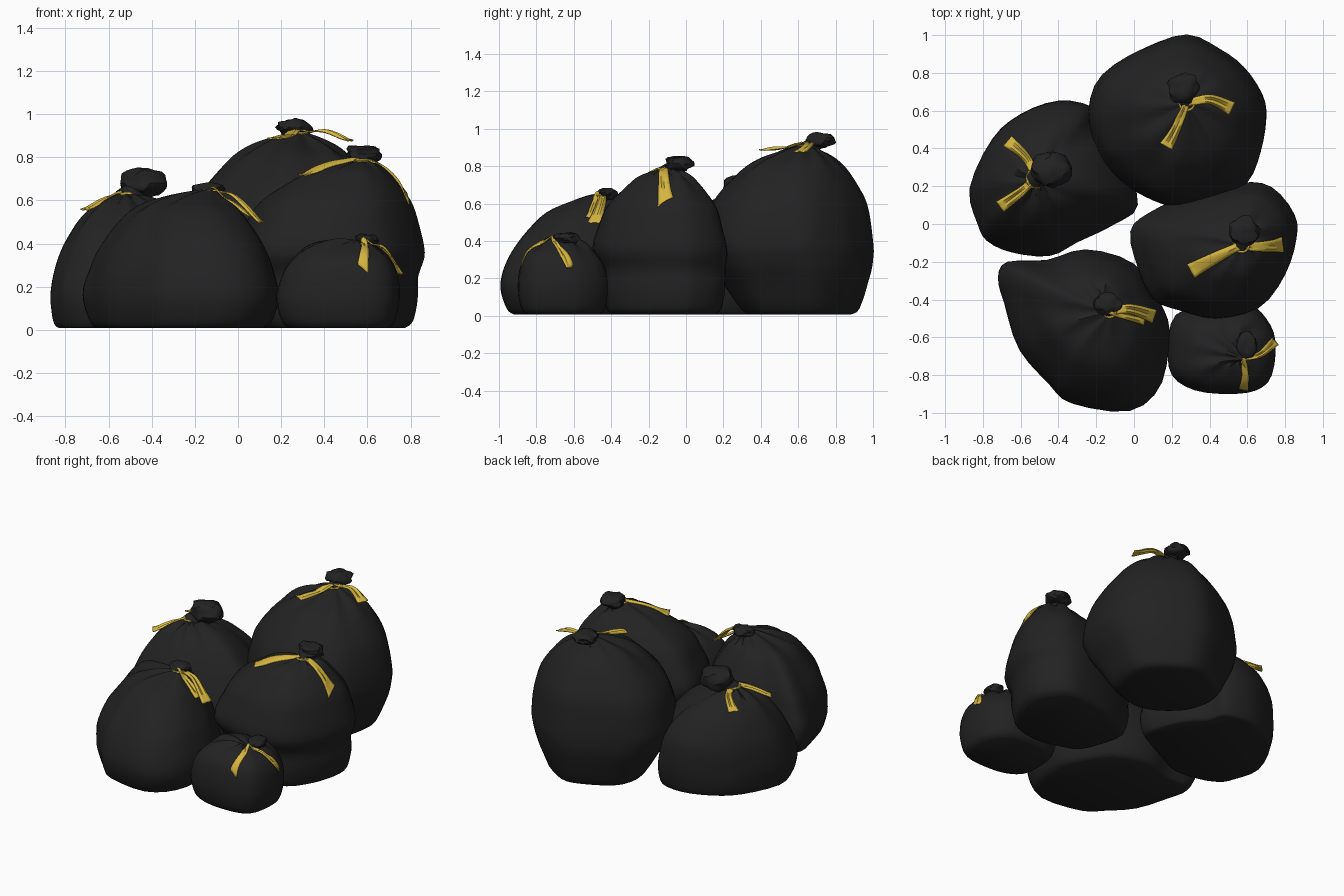
import bpy, bmesh, math
from mathutils import Vector, noise
from mathutils.bvhtree import BVHTree

if "Cube" in bpy.data.objects:
    bpy.data.objects.remove(bpy.data.objects["Cube"])


def material(name, rgb):
    m = bpy.data.materials.new(name)
    m.diffuse_color = (*rgb, 1)
    m.use_nodes = True
    m.node_tree.nodes["Principled BSDF"].inputs["Base Color"].default_value = m.diffuse_color
    return m


BLACK = material("black plastic", (0.016, 0.016, 0.016))
YELLOW = material("yellow tie", (0.66, 0.46, 0.05))


def finish(name, bm, mat, angle):
    bmesh.ops.recalc_face_normals(bm, faces=bm.faces)
    me = bpy.data.meshes.new(name)
    bm.to_mesh(me)
    bm.free()
    me.materials.append(mat)
    ob = bpy.data.objects.new(name, me)
    bpy.context.collection.objects.link(ob)
    bpy.ops.object.select_all(action='DESELECT')
    ob.select_set(True)
    bpy.context.view_layer.objects.active = ob
    bpy.ops.object.shade_smooth_by_angle(angle=math.radians(angle))
    return ob


def smooth_path(pts, steps, closed=False):
    """Catmull-Rom curve through the points."""
    pts = [Vector(p) for p in pts]
    n = len(pts)
    get = (lambda i: pts[i % n]) if closed else (lambda i: pts[max(0, min(n - 1, i))])
    out = []
    for i in range(n if closed else n - 1):
        a, b, c, d = (get(i + k) for k in (-1, 0, 1, 2))
        for k in range(steps):
            t = k / steps
            out.append(0.5 * (2 * b + (c - a) * t + (2 * a - 5 * b + 4 * c - d) * t * t
                              + (3 * b - a - 3 * c + d) * t ** 3))
    if not closed:
        out.append(pts[-1])
    return out


def sack(name, outline, neck, profile):
    """Loft the footprint through rows of height, scale, x shift, y shift:
    it shrinks about its centre below, and toward the neck above."""
    ring = smooth_path(outline, 3, True)
    mid = sum(ring, Vector((0, 0))) / len(ring)
    top = Vector(neck[:2])
    rows = smooth_path([(*r, 0, 0)[:4] for r in profile], 4)
    widest = max(range(len(rows)), key=lambda i: rows[i][1])
    bm = bmesh.new()
    loops = []
    for i, (z, s, dx, dy) in enumerate(rows):
        c = mid if i < widest else top
        loop = []
        for p in ring:
            q = c + (p - c) * s + Vector((dx, dy))
            a = math.atan2(p.y - top.y, p.x - top.x)
            h = z
            if i > widest:      # gathered pleats running to the neck
                fold = noise.noise((3 * math.cos(a), 3 * math.sin(a), neck[0] * 9))
                fold += 0.5 * math.cos(9 * a + 2 * neck[1] + 2 * s)
                h += 0.024 * fold * math.sin(math.pi * min(1, s)) * (1.15 - s)
            if i > 2:           # soft dents in the plastic
                dent = noise.noise((q.x * 4, q.y * 4, z * 7 + neck[0] * 5))
                q = q + (c - q) * max(0, dent) * 0.025
            loop.append(bm.verts.new((q.x, q.y, max(h, 0))))
        loops.append(loop)
    n = len(ring)
    for a, b in zip(loops, loops[1:]):
        for k in range(n):
            bm.faces.new((a[k], a[(k + 1) % n], b[(k + 1) % n], b[k]))
    bm.faces.new(loops[0])
    bm.faces.new(loops[-1])
    tree = BVHTree.FromBMesh(bm)
    finish(name + "_sack", bm, BLACK, 50)
    return tree


def knot(name, neck, centre, size):
    """Crumpled tuft of plastic with a stalk to the neck."""
    bm = bmesh.new()
    bmesh.ops.create_icosphere(bm, subdivisions=3, radius=1)
    for v in bm.verts:
        d = v.co.normalized()
        a = math.atan2(d.y, d.x)
        r = 0.97 + 0.3 * noise.noise(d * 1.7 + Vector(centre) * 9)
        r += 0.04 * math.cos(5 * a + 3 * d.z) * (1 - d.z * d.z)
        r -= 0.6 * max(0, d.z - 0.75)      # sunken mouth
        v.co = Vector([d[k] * r * size[k] + centre[k] for k in range(3)])
    finish(name + "_knot", bm, BLACK, 35)
    a, b = Vector(neck) - Vector((0, 0, 0.03)), Vector(centre)
    bm = bmesh.new()
    bmesh.ops.create_cone(bm, segments=12, radius1=size[0] * 0.6, radius2=size[0] * 0.4,
                          depth=(b - a).length, cap_ends=True)
    turn = (b - a).to_track_quat('Z', 'Y').to_matrix()
    for v in bm.verts:
        v.co = turn @ v.co + (a + b) / 2
    finish(name + "_neck", bm, BLACK, 50)


def ribbon(name, path, w0, w1, tree):
    """Crinkled strip resting on the sack."""
    line = smooth_path(path, 8)
    bm = bmesh.new()
    rows = []
    for i, p in enumerate(line):
        t = i / (len(line) - 1)
        d = line[min(i + 1, len(line) - 1)] - line[max(i - 1, 0)]
        side = d.cross(Vector((0, 0, 1))).normalized()
        w = w0 + (w1 - w0) * t
        row = []
        for k in range(5):
            u = k / 4 - 0.5
            q = p + side * u * w + Vector((0, 0, 0.007 * math.cos(k * math.pi + 5 * t)))
            hit = tree.ray_cast(Vector((q.x, q.y, 3)), Vector((0, 0, -1)))[0]
            if hit and hit.z + 0.012 > q.z:
                q.z = hit.z + 0.012
            row.append(bm.verts.new(q))
        rows.append(row)
    for a, b in zip(rows, rows[1:]):
        for k in range(4):
            bm.faces.new((a[k], a[k + 1], b[k + 1], b[k]))
    ob = finish(name, bm, YELLOW, 30)
    mod = ob.modifiers.new("thickness", 'SOLIDIFY')
    mod.thickness = 0.006


def bag(name, outline, profile, neck, knot_at, knot_size, ribbons, w):
    tree = sack(name, outline, neck, profile)
    knot(name, neck, knot_at, knot_size)
    for i, path in enumerate(ribbons):
        ribbon(f"{name}_ribbon_{i + 1}", [neck] + path, w * 0.4, w, tree)
    # tie wrapped round the neck
    bpy.ops.mesh.primitive_torus_add(location=neck, major_radius=knot_size[0] * 0.45,
                                     minor_radius=0.008, major_segments=16, minor_segments=6)
    tie = bpy.context.object
    tie.name = name + "_tie"
    tie.data.materials.append(YELLOW)


# Tall bag at the back
bag("back_bag",
    [(.70, .56), (.68, .69), (.58, .83), (.46, .92), (.28, 1.0), (.05, .93), (-.17, .79), (-.24, .6),
     (-.2, .4), (-.14, .3), (-.02, .19), (.1, .12), (.25, .09), (.43, .13), (.6, .22), (.67, .38)],
    [(.008, .6, 0, .08), (.04, .7, 0, .075), (.2, .88, 0, .04), (.3, .97, 0, .015), (.4, 1),
     (.6, .91), (.75, .68), (.83, .48), (.885, .22), (.915, .05)],
    (.28, .64, .91), (.26, .72, .94), (.085, .08, .044),
    [[(.22, .5, .9), (.17, .41, .89)], [(.4, .66, .925), (.52, .61, .88)]], .075)

# Bag in the middle of the right side
bag("right_bag",
    [(.86, -.08), (.85, .05), (.73, .2), (.56, .22), (.3, .16), (.08, .06), (-.02, -.04),
     (.02, -.24), (.1, -.4), (.25, -.46), (.43, -.5), (.66, -.45), (.8, -.27)],
    [(.008, .76, .01, .02), (.04, .85, .01, .02), (.14, .9, .01, .02), (.25, .91, .01, .02), (.36, 1),
     (.5, .9), (.6, .78), (.7, .53), (.75, .34), (.785, .06)],
    (.57, -.11, .785), (.58, -.04, .815), (.085, .08, .045),
    [[(.45, -.17, .77), (.3, -.25, .72)], [(.66, -.12, .77), (.75, -.115, .68), (.79, -.11, .57)]], .085)

# Squat bag at the back left
bag("left_bag",
    [(-.22, .62), (-.4, .65), (-.6, .58), (-.75, .45), (-.87, .19), (-.83, 0), (-.78, -.09),
     (-.65, -.15), (-.45, -.17), (-.3, -.1), (-.1, 0), (.02, .1), (-.05, .35), (-.18, .5)],
    [(.008, .9), (.03, .96), (.12, 1), (.22, .98, 0, .01), (.34, .89, 0, .03), (.46, .72, 0, .03),
     (.55, .5, 0, .02), (.6, .27), (.635, .06)],
    (-.52, .24, .63), (-.44, .29, .68), (.105, .1, .075),
    [[(-.6, .17, .615), (-.71, .09, .56)], [(-.57, .35, .62), (-.67, .44, .57)]], .07)

# Wide bag at the front left
bag("front_bag",
    [(-.72, -.28), (-.67, -.2), (-.46, -.19), (-.26, -.13), (0, -.21), (.13, -.4), (.19, -.57),
     (.15, -.84), (-.02, -.99), (-.33, -.95), (-.45, -.85), (-.61, -.67), (-.69, -.42)],
    [(.008, .85), (.04, .93), (.16, 1), (.3, .93, -.01, 0), (.42, .8, -.02, .01), (.55, .56, -.04, .01),
     (.61, .31, -.04, .01), (.65, .06)],
    (-.13, -.46, .645), (-.14, -.42, .65), (.075, .06, .035),
    [[(-.02, -.45, .625), (.11, -.49, .5)], [(-.04, -.48, .6), (.06, -.5, .53)]], .075)

# Small bag at the front right
bag("small_bag",
    [(.75, -.62), (.73, -.8), (.65, -.88), (.5, -.9), (.32, -.88), (.2, -.8), (.18, -.65),
     (.22, -.48), (.4, -.42), (.6, -.42), (.7, -.5)],
    [(.008, .8), (.04, .92), (.14, 1), (.25, .95), (.33, .79, -.01, 0), (.385, .54, -.04, .02),
     (.41, .26, -.04, .02), (.41, .06)],
    (.58, -.71, .395), (.595, -.64, .415), (.055, .07, .035),
    [[(.67, -.69, .385), (.75, -.62, .26)], [(.59, -.8, .35), (.58, -.88, .26)]], .05)
